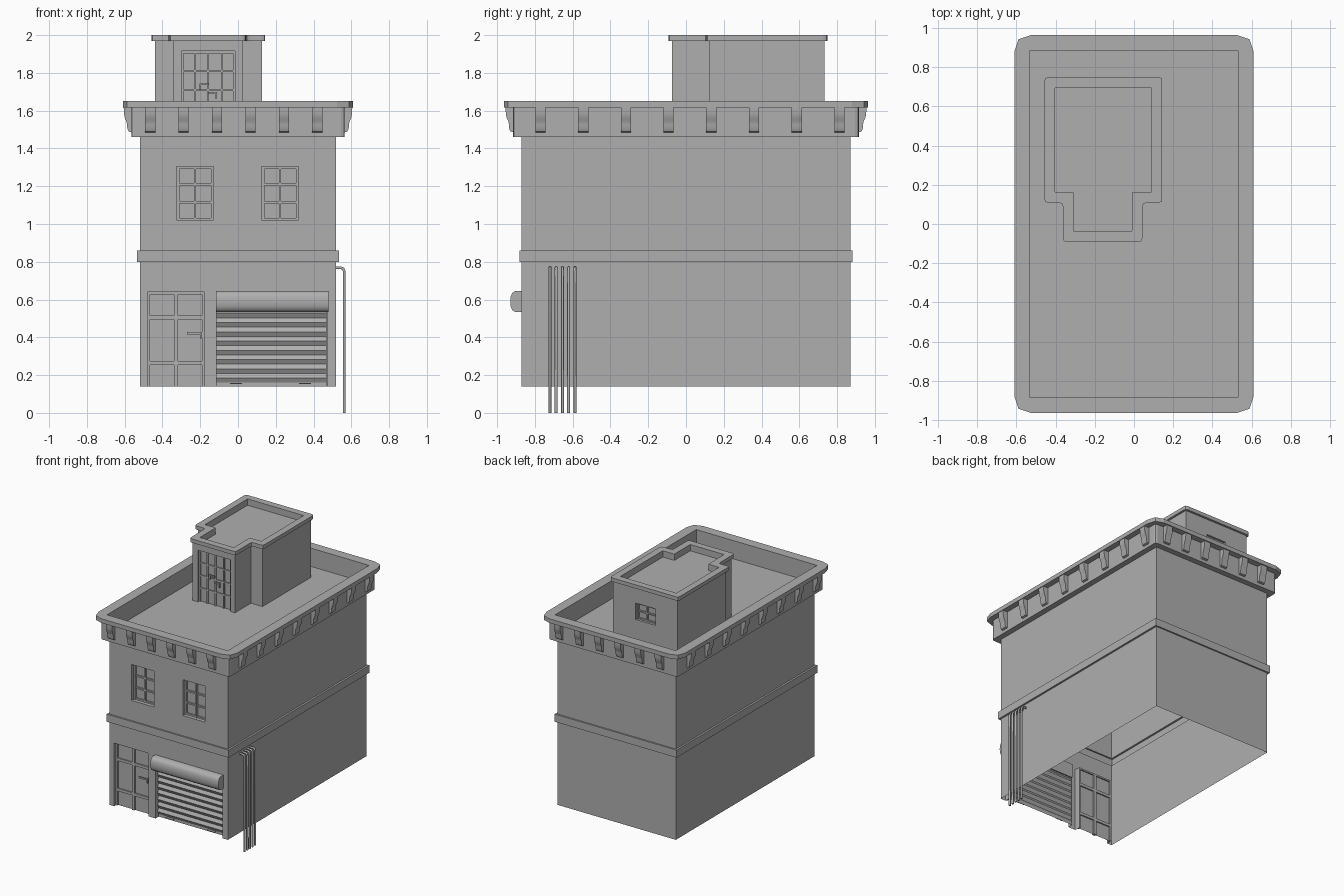
import bpy, bmesh, math
from mathutils import Matrix, Vector

if "Cube" in bpy.data.objects:
    bpy.data.objects.remove(bpy.data.objects["Cube"])

GREY = (0.43, 0.43, 0.43, 1)
mat = bpy.data.materials.new("plain grey")
mat.use_nodes = True
mat.diffuse_color = GREY
mat.node_tree.nodes["Principled BSDF"].inputs["Base Color"].default_value = GREY


def finish(name, bm, smooth=False, recalc=False):
    if recalc:
        bmesh.ops.recalc_face_normals(bm, faces=bm.faces[:])
    mesh = bpy.data.meshes.new(name)
    bm.to_mesh(mesh)
    bm.free()
    mesh.materials.append(mat)
    ob = bpy.data.objects.new(name, mesh)
    bpy.context.collection.objects.link(ob)
    if smooth:
        bpy.ops.object.select_all(action='DESELECT')
        ob.select_set(True)
        bpy.context.view_layer.objects.active = ob
        bpy.ops.object.shade_smooth_by_angle(angle=math.radians(40))
    return ob


def side(k, dist):
    """Map (along, inward depth, height) onto wall k: front, right, back, left."""
    rot = Matrix.Rotation(k * math.pi / 2, 3, 'Z')
    return lambda u, d, z: rot @ Vector((u, d - dist, z))


def quad(bm, pts):
    bm.faces.new([bm.verts.new(p) for p in pts])


def box(bm, at, u0, u1, d0, d1, z0, z1):
    prism(bm, at, [(d0, z0), (d1, z0), (d1, z1), (d0, z1)], u0, u1)


def prism(bm, at, profile, u0, u1):
    a = [bm.verts.new(at(u0, d, z)) for d, z in profile]
    b = [bm.verts.new(at(u1, d, z)) for d, z in profile]
    n = len(a)
    for i in range(n):
        j = (i + 1) % n
        bm.faces.new((a[i], a[j], b[j], b[i]))
    bm.faces.new(a[::-1])
    bm.faces.new(b)


def rounded(points, r):
    """Cut each corner of an outline with a two-step round."""
    if r == 0:
        return points
    out, n = [], len(points)
    for i in range(n):
        p = Vector(points[i])
        a = p + (Vector(points[i - 1]) - p).normalized() * r
        b = p + (Vector(points[(i + 1) % n]) - p).normalized() * r
        out += [a, a * 0.25 + p * 0.5 + b * 0.25, b]
    return out


def loft(name, rings, skip=(), cap=False):
    """Skin a list of (outline, corner radius, height)."""
    bm = bmesh.new()
    loops = [[bm.verts.new((p[0], p[1], z)) for p in rounded(o, r)] for o, r, z in rings]
    for a, b in zip(loops, loops[1:]):
        for i in range(len(a)):
            j = (i + 1) % len(a)
            if i not in skip:
                bm.faces.new((a[i], a[j], b[j], b[i]))
    if cap:
        bm.faces.new(loops[-1])
    return finish(name, bm)


def rect(x, y):
    return [(-x, -y), (x, -y), (x, y), (-x, y)]


def tee(o):
    """Stair house outline, grown by o."""
    return [(-.345 - o, -.075 - o), (.026 + o, -.075 - o), (.026 + o, .125 - o), (.127 + o, .125 - o),
            (.127 + o, .732 + o), (-.44 - o, .732 + o), (-.44 - o, .125 - o), (-.345 - o, .125 - o)]


def pierced_wall(name, at, u0, u1, z0, z1, holes, depth):
    """Flat wall with rectangular openings and their reveals."""
    bm = bmesh.new()
    us = sorted({u0, u1, *[h[0] for h in holes], *[h[1] for h in holes]})
    zs = sorted({z0, z1, *[h[2] for h in holes], *[h[3] for h in holes]})
    for a, b in zip(us, us[1:]):
        for c, d in zip(zs, zs[1:]):
            if not any(h[0] <= a < h[1] and h[2] <= c < h[3] for h in holes):
                quad(bm, [at(a, 0, c), at(b, 0, c), at(b, 0, d), at(a, 0, d)])
    for a, b, c, d in holes:
        corners = [(a, c), (a, d), (b, d), (b, c)]
        for (p, q), (r, s) in zip(corners, corners[1:] + corners[:1]):
            if not q == s == z0:
                quad(bm, [at(p, 0, q), at(r, 0, s), at(r, depth, s), at(p, depth, q)])
    bmesh.ops.remove_doubles(bm, verts=bm.verts[:], dist=0.0001)
    return finish(name, bm)


def framed_panel(name, at, hole, bars_u, bars_z, border, bar, depth, thick):
    """Recessed pane with a border and crossing bars raised on both sides."""
    a, b, c, d = hole
    bm = bmesh.new()
    quad(bm, [at(a, depth, c), at(b, depth, c), at(b, depth, d), at(a, depth, d)])
    for u, w in [(a + border / 2, border), (b - border / 2, border)] + [(u, bar) for u in bars_u]:
        box(bm, at, u - w / 2, u + w / 2, depth - thick, depth + thick, c, d)
    inset = thick - .002
    for z, w in [(d - border / 2, border)] + [(z, bar) for z in bars_z]:
        box(bm, at, a, b, depth - inset, depth + inset, z - w / 2, z + w / 2)
    return finish(name, bm, recalc=True)


# Main walls in two storeys, open underneath
front = side(0, .87)
windows = [(-.325, -.13, 1.02, 1.305), (.125, .32, 1.02, 1.305)]
door = (-.478, -.178, .14, .64)
bay = (-.115, .475, .14, .6)
for label, z0, z1, holes in (("lower", .14, .8, [door, bay]), ("upper", .86, 1.46, windows)):
    loft(label + "_side_and_back_walls", [(rect(.52, .87), 0, z) for z in (z0, z1)], skip=[0])
    pierced_wall(label + "_front_wall", front, -.52, .52, z0, z1, holes, .04)

# Hollow belt course between the storeys
loft("belt_course", [(rect(.52, .87), 0, .8), (rect(.535, .882), 0, .8),
                     (rect(.535, .882), 0, .86), (rect(.52, .87), 0, .86)])

# Cornice, parapet and roof deck
DECK = 1.505
loft("cornice_and_roof", [
    (rect(.52, .87), .004, 1.46), (rect(.565, .915), .02, 1.46), (rect(.565, .915), .02, 1.617),
    (rect(.61, .963), .085, 1.617), (rect(.61, .963), .085, 1.65),
    (rect(.53, .885), .004, 1.65), (rect(.53, .885), .004, DECK)], cap=True)

# Scrolled brackets under the cornice
bracket = [(0, 1.617), (-.04, 1.617), (-.039, 1.585), (-.034, 1.56), (-.026, 1.545),
           (-.022, 1.525), (-.021, 1.505), (-.014, 1.49), (0, 1.485)]
bm = bmesh.new()
for k in range(4):
    count, start, step, dist = [(6, -.465, .177, .915), (8, -.77, .226, .565)][k % 2]
    for i in range(count):
        u = start + i * step
        prism(bm, side(k, dist), bracket, u - .027, u + .027)
finish("cornice_brackets", bm, smooth=True, recalc=True)

# Upper windows
for label, w in zip(("right", "left"), windows):
    mid, rise = (w[0] + w[1]) / 2, (w[3] - w[2]) / 3
    framed_panel(label + "_window", front, w, [mid],
                 [w[2] + .007, w[2] + rise, w[2] + 2 * rise], .014, .012, .04, .015)

# Street door with bar handle
framed_panel("street_door", front, door, [-.328], [.265, .505], .012, .022, .035, .012)
bm = bmesh.new()
box(bm, front, -.27, -.19, .008, .016, .415, .427)
box(bm, front, -.2, -.19, .008, .03, .395, .427)
finish("street_door_handle", bm, recalc=True)

# Roller shutter
bm = bmesh.new()
n, z0, pitch = 8, .16, .049
line = [(.04, .14), (.04, z0)]
for i in range(n):
    z = z0 + i * pitch
    line += [(.026, z + pitch * .5), (.04, z + pitch)]
for (d0, a), (d1, b) in zip(line, line[1:]):
    quad(bm, [front(-.115, d0, a), front(.475, d0, a), front(.475, d1, b), front(-.115, d1, b)])
finish("shutter_slats", bm)
bm = bmesh.new()
for u in (-.01, .355):
    box(bm, front, u - .032, u + .032, .02, .04, .152, .158)
box(bm, front, .465, .475, .01, .04, .14, .6)
finish("shutter_handles_and_guide", bm, recalc=True)
bm = bmesh.new()
prism(bm, front, [(.04, .535), (-.035, .535), (-.05, .545), (-.058, .565), (-.06, .59),
                  (-.058, .615), (-.05, .635), (-.035, .645), (.04, .645)], -.117, .48)
finish("shutter_housing", bm, smooth=True, recalc=True)

# Drain pipes on the left wall near the front
for i in range(5):
    y = -.72 + i * .033
    curve = bpy.data.curves.new("pipe", 'CURVE')
    curve.dimensions = '3D'
    curve.bevel_depth = .008
    curve.bevel_resolution = 1
    curve.use_fill_caps = True
    spline = curve.splines.new('POLY')
    path = [(.515, .768), (.545, .768), (.557, .763), (.562, .75), (.562, 0)]
    spline.points.add(len(path) - 1)
    for p, (x, z) in zip(spline.points, path):
        p.co = (x, y, z, 1)
    curve.materials.append(mat)
    pipe = bpy.data.objects.new(f"side_pipe_{i + 1}", curve)
    bpy.context.collection.objects.link(pipe)

# Stair house on the roof
house_front, house_back = side(0, .075), side(2, .732)
roof_door = (-.3, -.015, DECK, 1.915)
back_window = (.07, .245, 1.715, 1.845)
loft("stair_house_walls", [(tee(0), 0, DECK), (tee(0), 0, 1.97)], skip=[0, 4])
pierced_wall("stair_house_front", house_front, -.345, .026, DECK, 1.97, [roof_door], .025)
pierced_wall("stair_house_back", house_back, -.127, .44, DECK, 1.97, [back_window], .03)
loft("stair_house_roof", [(tee(0), .004, 1.97), (tee(.017), .02, 1.97), (tee(.017), .02, 2),
                          (tee(-.037), .006, 2), (tee(-.037), .006, 1.95)], cap=True)
framed_panel("roof_door", house_front, roof_door, [-.228, -.158, -.086],
             [1.61, 1.71, 1.81], .012, .01, .025, .01)
framed_panel("back_window", house_back, back_window, [.1575], [1.721, 1.78],
             .012, .01, .03, .015)
bm = bmesh.new()
for u, s, z in ((-.178, -1, 1.735), (-.138, 1, 1.69)):
    box(bm, house_front, u - .022, u + .022, 0, .008, z, z + .01)
    box(bm, house_front, u + s * .022 - .005, u + s * .022 + .005, 0, .015, z - .025, z + .01)
finish("roof_door_handles", bm, recalc=True)
